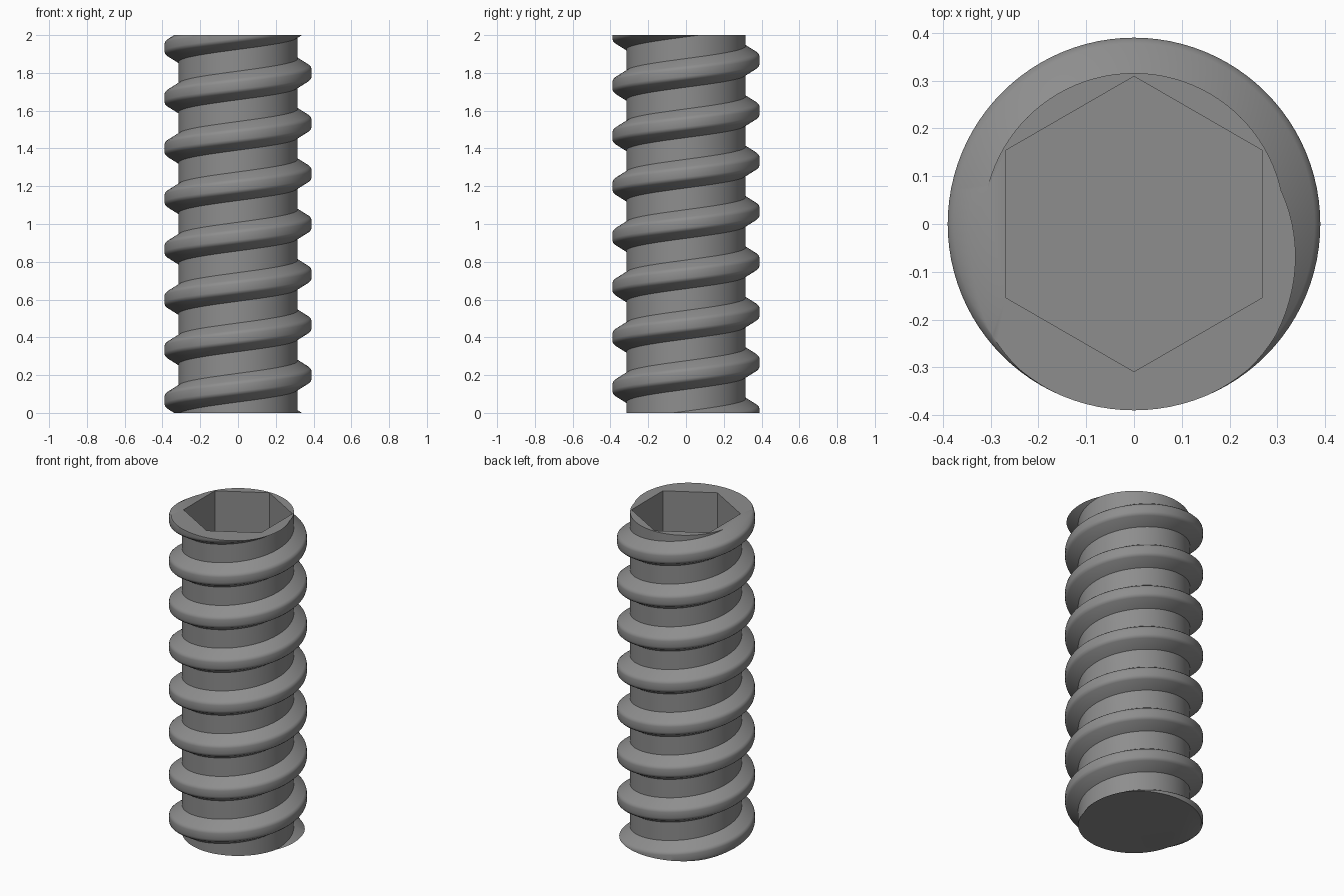
import bpy, bmesh, math

if "Cube" in bpy.data.objects:
    bpy.data.objects.remove(bpy.data.objects["Cube"], do_unlink=True)

LENGTH, CORE, CREST = 2.0, 0.316, 0.39
PITCH, STEPS = 4 / 15, 96
CREST_Z = 0.2            # crest height on the +x side
HEX, DEPTH = 0.309, 0.4  # socket corner radius and depth

steel = bpy.data.materials.new("grey steel")
steel.use_nodes = True
GREY = (0.27, 0.27, 0.27, 1)
steel.diffuse_color = GREY
steel.node_tree.nodes["Principled BSDF"].inputs["Base Color"].default_value = GREY

# Thread profile over one pitch: radius and height from the crest centre
half = [(CREST, 0.018), (CREST - 0.003, 0.029), (CREST - 0.012, 0.038), (CORE, 0.076)]
profile = [(r, -z) for r, z in reversed(half)] + half + [(CORE, PITCH / 2)]

bm = bmesh.new()

# Sweep the profile up a right-handed helix, past both ends
turns = math.ceil(LENGTH / PITCH) + 3
rows = []
for i in range(turns * STEPS + 1):
    a = math.tau * i / STEPS
    lift = CREST_Z + PITCH * (i / STEPS - 3)
    rows.append([bm.verts.new((r * math.cos(a), r * math.sin(a), lift + z))
                 for r, z in profile + [(CORE, PITCH + profile[0][1])]])
for low, high in zip(rows, rows[1:]):
    for k in range(len(profile)):
        bm.faces.new((low[k], high[k], high[k + 1], low[k + 1]))
bmesh.ops.remove_doubles(bm, verts=bm.verts[:], dist=1e-5)

# Cut both ends flat
for z, normal in ((0, -1), (LENGTH, 1)):
    bmesh.ops.bisect_plane(bm, geom=bm.verts[:] + bm.edges[:] + bm.faces[:], dist=1e-6,
                           plane_co=(0, 0, z), plane_no=(0, 0, normal), clear_outer=True)
bmesh.ops.remove_doubles(bm, verts=bm.verts[:], dist=1e-5)


def rim(z):
    return [e for e in bm.edges if e.is_boundary and all(abs(v.co.z - z) < 1e-4 for v in e.verts)]


bottom_rim, top_rim = rim(0), rim(LENGTH)
bmesh.ops.triangle_fill(bm, edges=bottom_rim, use_beauty=True, normal=(0, 0, -1))


# Hexagonal socket with a corner on the y axis
def hexagon(z):
    return [bm.verts.new((HEX * math.sin(k * math.pi / 3), HEX * math.cos(k * math.pi / 3), z))
            for k in range(6)]


mouth, floor = hexagon(LENGTH), hexagon(LENGTH - DEPTH)
for k in range(6):
    n = (k + 1) % 6
    bm.faces.new((mouth[k], mouth[n], floor[n], floor[k]))
bm.faces.new(floor)
mouth_edges = [bm.edges.get((mouth[k], mouth[(k + 1) % 6])) for k in range(6)]
bmesh.ops.triangle_fill(bm, edges=top_rim + mouth_edges, use_beauty=True, normal=(0, 0, 1))

bmesh.ops.recalc_face_normals(bm, faces=bm.faces[:])
mesh = bpy.data.meshes.new("threaded_rod")
bm.to_mesh(mesh)
bm.free()
mesh.materials.append(steel)
rod = bpy.data.objects.new("threaded_rod", mesh)
bpy.context.collection.objects.link(rod)

# Smooth thread, sharp roots and ends
bpy.context.view_layer.objects.active = rod
rod.select_set(True)
bpy.ops.object.shade_smooth_by_angle(angle=math.radians(33))
